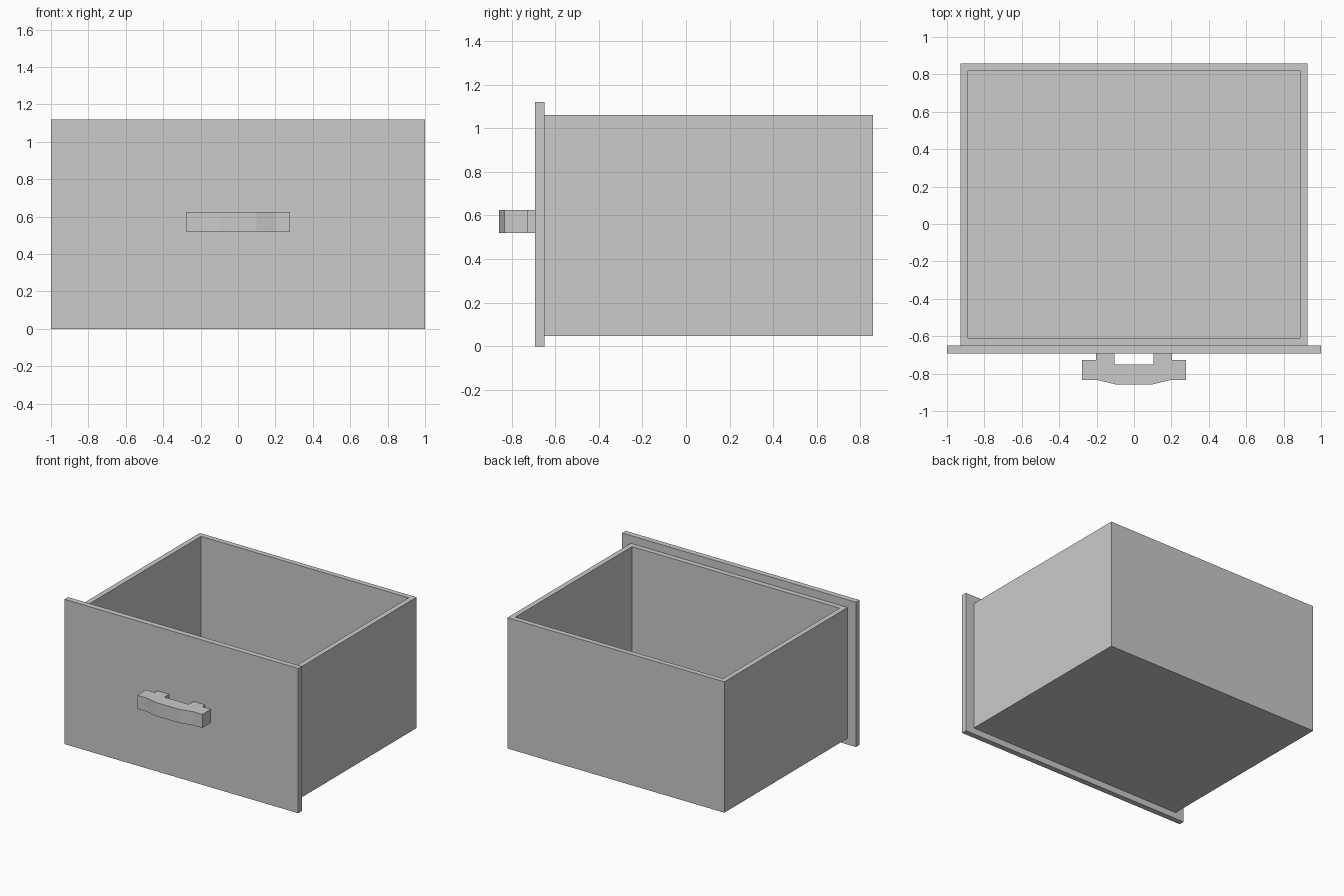
import bpy
import bmesh

cube = bpy.data.objects.get("Cube")
if cube:
    bpy.data.objects.remove(cube, do_unlink=True)

grey = bpy.data.materials.new("plain_grey")
grey.use_nodes = True
colour = (0.59, 0.59, 0.59, 1)
grey.diffuse_color = colour
grey.node_tree.nodes["Principled BSDF"].inputs["Base Color"].default_value = colour


def prism(name, outline, bottom, top, hollow=None):
    """Extrude an outline upwards; hollow = (wall, floor) opens the top."""
    bm = bmesh.new()
    base = bm.faces.new([bm.verts.new((x, y, bottom)) for x, y in outline])
    new = bmesh.ops.extrude_face_region(bm, geom=[base], use_keep_orig=True)["geom"]
    lid = next(g for g in new if isinstance(g, bmesh.types.BMFace))
    for v in lid.verts:
        v.co.z = top
    bmesh.ops.recalc_face_normals(bm, faces=bm.faces)
    if hollow:
        wall, floor = hollow
        bmesh.ops.inset_region(bm, faces=[lid], thickness=wall, use_even_offset=True)
        new = bmesh.ops.extrude_face_region(bm, geom=[lid])["geom"]
        for v in (g for g in new if isinstance(g, bmesh.types.BMVert)):
            v.co.z = bottom + floor
        if lid.is_valid:
            bmesh.ops.delete(bm, geom=[lid], context="FACES_ONLY")
        bmesh.ops.recalc_face_normals(bm, faces=bm.faces)
    mesh = bpy.data.meshes.new(name)
    bm.to_mesh(mesh)
    bm.free()
    mesh.materials.append(grey)
    obj = bpy.data.objects.new(name, mesh)
    bpy.context.collection.objects.link(obj)


def rectangle(half_width, front, back):
    return [(-half_width, front), (half_width, front),
            (half_width, back), (-half_width, back)]


# Open box and overlapping front panel
prism("drawer_box", rectangle(0.928, -0.649, 0.857), 0.048, 1.06, hollow=(0.04, 0.04))
prism("front_panel", rectangle(1.0, -0.692, -0.649), 0, 1.12)

# Pull handle: half outline mirrored across the middle
half = [(0.1, -0.857), (0.2, -0.833), (0.278, -0.833), (0.278, -0.726),
        (0.204, -0.726), (0.204, -0.692), (0.104, -0.692), (0.104, -0.75)]
prism("pull_handle", half + [(-x, y) for x, y in reversed(half)], 0.52, 0.625)
